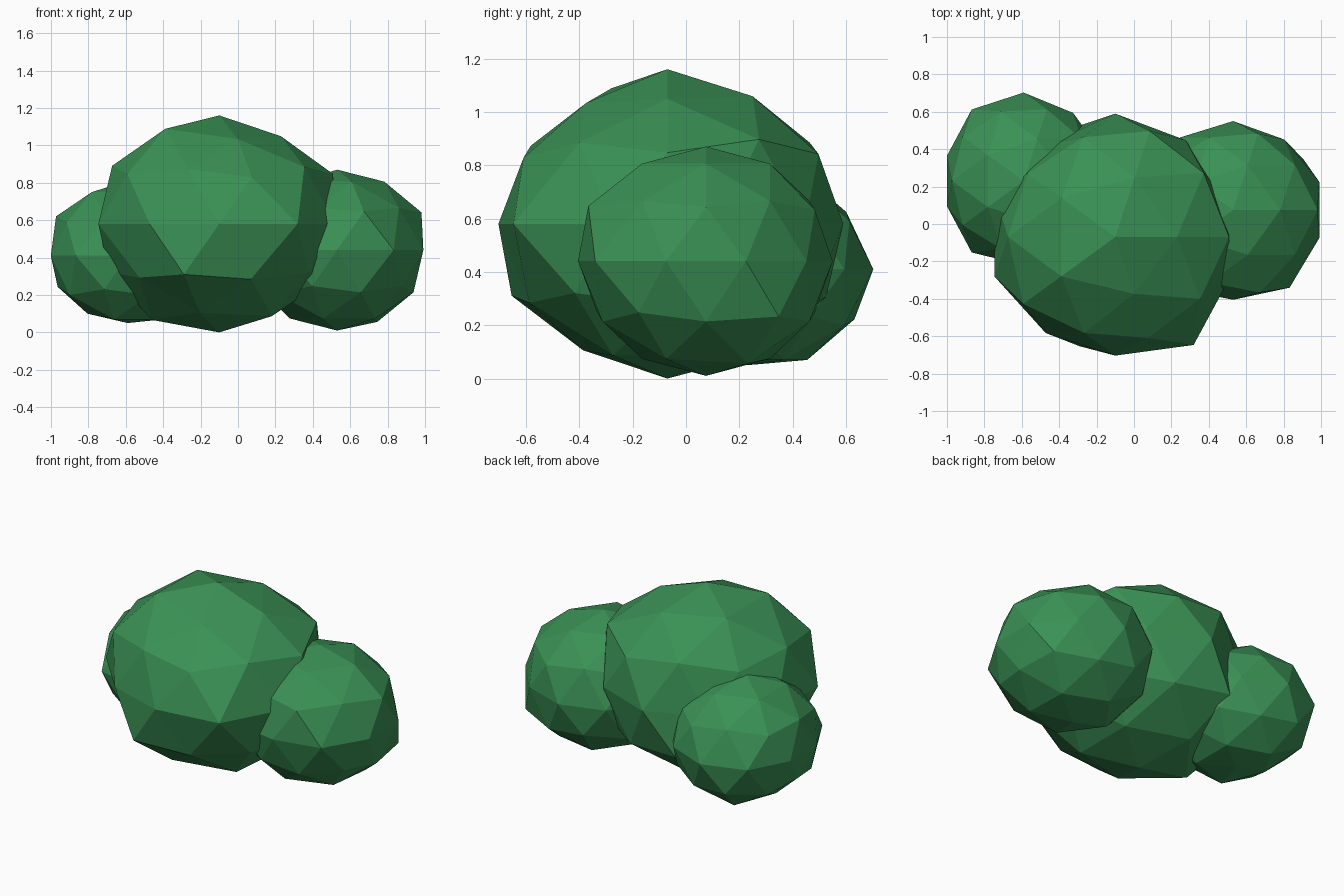
import bpy
import bmesh
import math

if "Cube" in bpy.data.objects:
    bpy.data.objects.remove(bpy.data.objects["Cube"], do_unlink=True)

leaf = bpy.data.materials.new("leaf_green")
leaf.use_nodes = True
colour = (0.042, 0.28, 0.09, 1)
leaf.diffuse_color = colour
leaf.node_tree.nodes["Principled BSDF"].inputs["Base Color"].default_value = colour

# Vertex rings of the base ball: unit height, first azimuth, vertex count
RINGS = {
    "crown": (0.85, 0, 5),
    "brow": (0.53, 36, 5),
    "upper": (0.45, 0, 5),
    "equator": (0, 18, 10),
    "lower": (-0.45, 36, 5),
    "skirt": (-0.53, 0, 5),
    "foot": (-0.85, 36, 5),
    "base": (-1, 0, 1),
}


def stretch(co, swell):
    """Radial factor for a vertex, looked up by ring and azimuth."""
    for ring, factors in swell.items():
        height, first, count = RINGS[ring]
        if abs(co.z - height) < 0.03:
            angle = math.degrees(math.atan2(co.y, co.x)) - first
            return factors[round(angle * count / 360) % count]
    return 1


def clump(name, centre, radius, height, swell):
    """Faceted foliage ball with uneven bulges."""
    bm = bmesh.new()
    bmesh.ops.create_icosphere(bm, subdivisions=2, radius=1)
    for v in bm.verts:
        f = stretch(v.co, swell)
        v.co.x *= radius * f
        v.co.y *= radius * f
        v.co.z *= height * f
    mesh = bpy.data.meshes.new(name)
    bm.to_mesh(mesh)
    bm.free()
    mesh.materials.append(leaf)
    obj = bpy.data.objects.new(name, mesh)
    obj.location = centre
    bpy.context.collection.objects.link(obj)
    return obj


# Large middle clump
clump("main_foliage", (-0.1, -0.07, 0.58), 0.66, 0.58, {
    "crown": (0.95, 0.97, 1.02, 1.03, 0.92),
    "brow": (1.04, 1, 1.02, 0.96, 1),
    "upper": (1.03, 1.01, 0.98, 1.03, 0.96),
    "equator": (0.96, 0.97, 1, 0.93, 1.02, 1.03, 0.96, 0.96, 1.08, 0.99),
    "lower": (1, 1.06, 1, 1.04, 1),
    "skirt": (1, 1, 1, 0.94, 0.97),
    "foot": (1, 1, 1.04, 0.96, 1),
})

# Medium clump on the left
clump("left_foliage", (0.53, 0.075, 0.44), 0.48, 0.43, {
    "upper": (1.05, 1, 1, 1, 1.08),
    "equator": (1.01, 0.97, 0.99, 1, 1, 1, 1.08, 1, 1.07, 1.01),
    "lower": (1.08, 1, 1, 1, 1),
    "foot": (1.05, 1, 1, 1, 1),
})

# Small clump at the back right
clump("right_foliage", (-0.59, 0.23, 0.41), 0.45, 0.4, {
    "brow": (1, 1.02, 1, 1, 1),
    "equator": (1, 1, 1.05, 1.05, 0.96, 0.96, 1.05, 1, 1, 1),
    "lower": (1, 1.05, 0.93, 1, 1),
    "foot": (1, 1, 0.91, 1, 1),
    "base": (0.9,),
})
